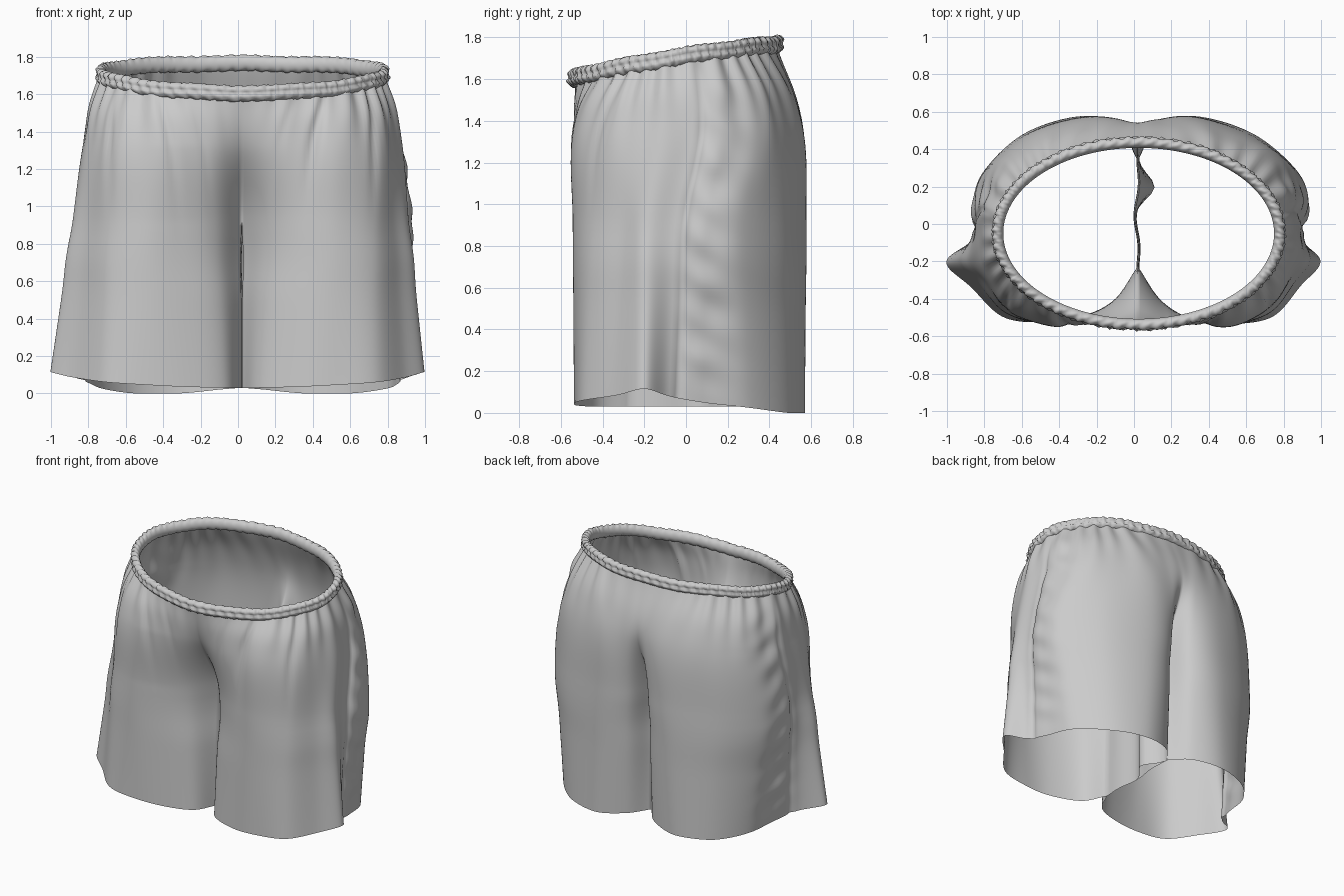
import bpy, bmesh, math, random
from mathutils import Vector

if "Cube" in bpy.data.objects:
    bpy.data.objects.remove(bpy.data.objects["Cube"])

random.seed(4)
X0 = 0.02                      # centre seam
SEG_U, SEG_V, INNER = 10, 18, 18


def catmull(pts, t):
    """Point on a Catmull-Rom curve; t runs from 0 to len(pts) - 1."""
    n = len(pts) - 1
    i = min(int(t), n - 1)
    f = t - i
    p1, p2 = pts[i], pts[i + 1]
    p0 = pts[i - 1] if i else p1 * 2 - p2
    p3 = pts[i + 2] if i + 2 <= n else p2 * 2 - p1
    return 0.5 * (2 * p1 + (p2 - p0) * f + (2 * p0 - 5 * p1 + 4 * p2 - p3) * f * f
                  + (3 * p1 - p0 - 3 * p2 + p3) * f ** 3)


def waist_z(y):
    return 1.712 + 0.155 * y - 0.08 * y * y


def bump(x, c, w):
    return math.exp(-((x - c) / w) ** 2)


def finish(bm, name):
    bmesh.ops.recalc_face_normals(bm, faces=bm.faces)
    for f in bm.faces:
        f.smooth = True
    me = bpy.data.meshes.new(name)
    bm.to_mesh(me)
    bm.free()
    ob = bpy.data.objects.new(name, me)
    bpy.context.collection.objects.link(ob)
    return ob


# Half outlines from front centre, round the side, to back centre
hip = [(0, -.47), (.14, -.52), (.3, -.54), (.5, -.535), (.68, -.45), (.79, -.30), (.845, -.13),
       (.85, .03), (.835, .18), (.745, .34), (.56, .465), (.3, .55), (.11, .555), (0, .54)]
crotch = [(0, -.25), (.13, -.42), (.3, -.515), (.5, -.54), (.70, -.46), (.82, -.30), (.89, -.19),
          (.88, -.05), (.91, .10), (.86, .27), (.62, .475), (.3, .575), (.09, .53), (0, .36)]
hem = [(0, -.27), (.09, -.43), (.3, -.52), (.5, -.535), (.72, -.495), (.87, -.33), (.975, -.20),
       (.87, -.08), (.83, .08), (.77, .30), (.58, .49), (.33, .57), (.12, .51), (0, .38)]
hem_z = [.03, .03, .035, .045, .06, .085, .115, .08, .05, .025, .0, .0, .02, .03]
N = len(hip)

waist_line = []
for i in range(N):
    a = math.pi * (i / (N - 1) - 0.5)
    x, y = 0.755 * math.cos(a), -0.05 + 0.485 * math.sin(a)
    waist_line.append(Vector((x if 0 < i < N - 1 else 0, y, waist_z(y))))
hip_line = [Vector((x, y, 1.35 + 0.05 * y)) for x, y in hip]
crotch_line = [Vector((x, y, 0.92)) for x, y in crotch]
hem_line = [Vector((p[0], p[1], z)) for p, z in zip(hem, hem_z)]
lower_line = [a.lerp(b, 0.5) for a, b in zip(crotch_line, hem_line)]
levels = [waist_line, hip_line, crotch_line, lower_line, hem_line]
CROTCH_ROW = 2 * SEG_V


def fold(t, v, z, s):
    """Outward cloth displacement: waist gathers, long pleats, side seam wrinkles."""
    u = t / (N - 1)
    edge = min(1, 5 * u, 5 * (1 - u))
    d = 0.014 * bump(v, 0.45, 0.35)
    d += 0.011 * math.sin(u * 105 + s + 2 * math.sin(u * 17)) * math.exp(-(v / 0.7) ** 2)
    d += 0.006 * math.sin(u * 52 + s * 2) * math.exp(-((v - 0.8) / 0.8) ** 2)
    for c, depth in ((1.6, .012), (2.6, .028 if s > 0 else .018), (4.4, .018)):
        d -= depth * bump(t, c - 0.2 * v, 0.14) * math.exp(-((v - 0.7) / 0.8) ** 2)
    seam = bump(t, 8.0, 0.6) * min(1, v) * min(1, max(0, 4 - v) * 2)
    d += 0.006 * seam * (math.sin(z * 33 + t * 3 + s) + 0.6 * math.sin(z * 19 - t * 2))
    d -= 0.014 * bump(t, 7.3, 0.12) * min(1, v)
    return d * edge


# Shorts body: two mirrored halves, each a torso panel that closes into a leg
bm = bmesh.new()
cols = (N - 1) * SEG_U
rows = (len(levels) - 1) * SEG_V
for s in (1, -1):
    grid = []
    for r in range(rows + 1):
        v = r / SEG_V
        line = [catmull([lv[i] for lv in levels], v) for i in range(N)]
        below = max(0, v - 2) / 2
        gap = 0.002 * min(1, below * 8) + 0.006 * bump(below, 0.25, 0.14) * min(1, below * 8)
        ring = []
        for c in range(cols + 1):
            t = c / SEG_U
            p = catmull(line, t)
            a, b = catmull(line, max(0, t - .05)), catmull(line, min(N - 1, t + .05))
            nrm = Vector((b.y - a.y, a.x - b.x, 0)).normalized()
            p = p + nrm * fold(t, v, p.z, s)
            if c in (0, cols):
                p.x = 0
            if s < 0:          # left side: wider pleat in front of the seam, flatter behind
                p.x *= 1 + 0.05 * bump(t, 5.8, 1.2) * min(1, max(0, v - 1) / 3)
                p.x *= 1 - 0.04 * bump(t, 8.6, 1.4) * min(1, v)
                p.y += 0.02 * bump(t, 2.2, 1.0) * min(1, max(0, v - 1))
            ring.append(Vector((X0 + s * (max(p.x, 0) + gap), p.y, max(p.z, 0))))
        if r >= CROTCH_ROW:        # inner leg wall, back to front
            back, front = ring[-1].copy(), ring[0].copy()
            for k in range(1, INNER):
                f = k / INNER
                p = back.lerp(front, f)
                p.x += 0.015 * math.sin(f * 9) * math.sin(math.pi * f)
                if s > 0:
                    p.x += 0.08 * bump(f, 0.28, 0.13) * min(1, below * 2)
                p.z -= 0.03 * math.sin(math.pi * f) * max(0, 1 - below * 3)
                ring.append(p)
        grid.append([bm.verts.new(p) for p in ring])
    for r in range(rows):
        A, B = grid[r], grid[r + 1]
        n = len(A) if r >= CROTCH_ROW else cols
        for c in range(n):
            d = (c + 1) % len(A)
            bm.faces.new((A[c], A[d], B[d], B[c]))
bmesh.ops.remove_doubles(bm, verts=bm.verts, dist=0.0002)
finish(bm, "shorts_body")


# Ruched elastic waistband: two stacked ridges with fine gathers
bm = bmesh.new()
STEPS, SIDES = 480, 24
jit = [random.uniform(-1, 1) for _ in range(STEPS)]
rings = []
for i in range(STEPS):
    a = 2 * math.pi * i / STEPS
    out = Vector((math.cos(a), math.sin(a), 0))
    c = Vector((0.025 + 0.755 * out.x, -0.05 + 0.488 * out.y, 0))
    c.z = waist_z(c.y) + 0.003 * math.sin(a * 9)
    ring = []
    for k in range(SIDES):
        b = 2 * math.pi * k / SIDES
        outer = max(0, math.cos(b))
        ruche = 0.005 * math.sin(i * 0.9 + 2 * math.sin(b * 2)) + 0.004 * jit[i]
        w = 0.031 * math.cos(b) * (1 - 0.45 * bump(math.sin(b), 0.1, 0.2) * (outer > 0))
        w += ruche * outer
        h = 0.042 * math.sin(b) + 0.6 * ruche * abs(math.sin(b))
        ring.append(bm.verts.new(c + out * w + Vector((0, 0, h))))
    rings.append(ring)
for i in range(STEPS):
    A, B = rings[i], rings[(i + 1) % STEPS]
    for k in range(SIDES):
        d = (k + 1) % SIDES
        bm.faces.new((A[k], A[d], B[d], B[k]))
finish(bm, "waistband")
